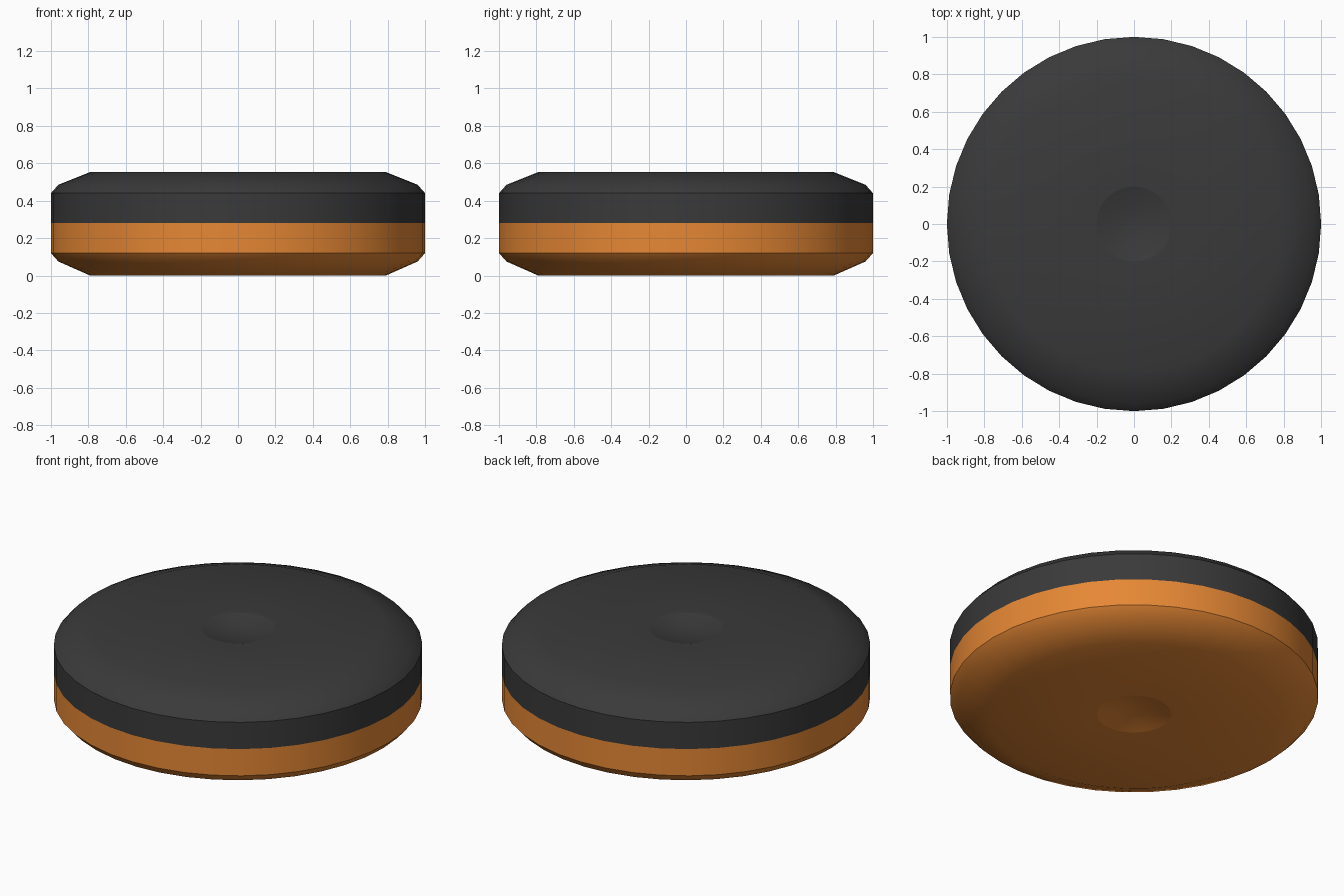
import bpy, bmesh, math

if "Cube" in bpy.data.objects:
    bpy.data.objects.remove(bpy.data.objects["Cube"])

SIDES = 40


def material(name, color):
    m = bpy.data.materials.new(name)
    m.diffuse_color = color
    m.use_nodes = True
    m.node_tree.nodes["Principled BSDF"].inputs["Base Color"].default_value = m.diffuse_color
    return m


def lathe(name, profile, mat):
    """Revolve (radius, z) points into an open shell; the first point is on the axis."""
    bm = bmesh.new()
    rings = []
    for r, z in profile:
        if r == 0:
            rings.append([bm.verts.new((0, 0, z))] * SIDES)
        else:
            rings.append([bm.verts.new((r * math.cos(a), r * math.sin(a), z))
                          for a in (2 * math.pi * i / SIDES for i in range(SIDES))])
    for a, b in zip(rings, rings[1:]):
        for i in range(SIDES):
            j = (i + 1) % SIDES
            bm.faces.new(list(dict.fromkeys((a[i], b[i], b[j], a[j]))))
    if profile[0][1] < 0.28:
        bmesh.ops.reverse_faces(bm, faces=bm.faces[:])
    # Crisp rim around the dimple
    for e in bm.edges:
        if all(abs(v.co.xy.length - 0.2) < 1e-4 for v in e.verts):
            e.smooth = False
    mesh = bpy.data.meshes.new(name)
    bm.to_mesh(mesh)
    bm.free()
    mesh.materials.append(mat)
    obj = bpy.data.objects.new(name, mesh)
    bpy.context.collection.objects.link(obj)
    bpy.ops.object.select_all(action='DESELECT')
    obj.select_set(True)
    bpy.context.view_layer.objects.active = obj
    bpy.ops.object.shade_smooth_by_angle(angle=math.radians(30), keep_sharp_edges=True)
    return obj


# Half profiles: dimple, gently dished face, double bevel, wall up to the seam
top = [(0, 0.505), (0.1, 0.513), (0.2, 0.54), (0.79, 0.553),
       (0.96, 0.485), (1.0, 0.44), (1.0, 0.28)]
bottom = [(0, 0.047), (0.1, 0.039), (0.2, 0.012), (0.79, 0),
          (0.96, 0.075), (1.0, 0.12), (1.0, 0.28)]

lathe("upper_half", top, material("dark_grey", (0.042, 0.042, 0.042, 1)))
lathe("lower_half", bottom, material("orange", (0.79, 0.245, 0.035, 1)))
